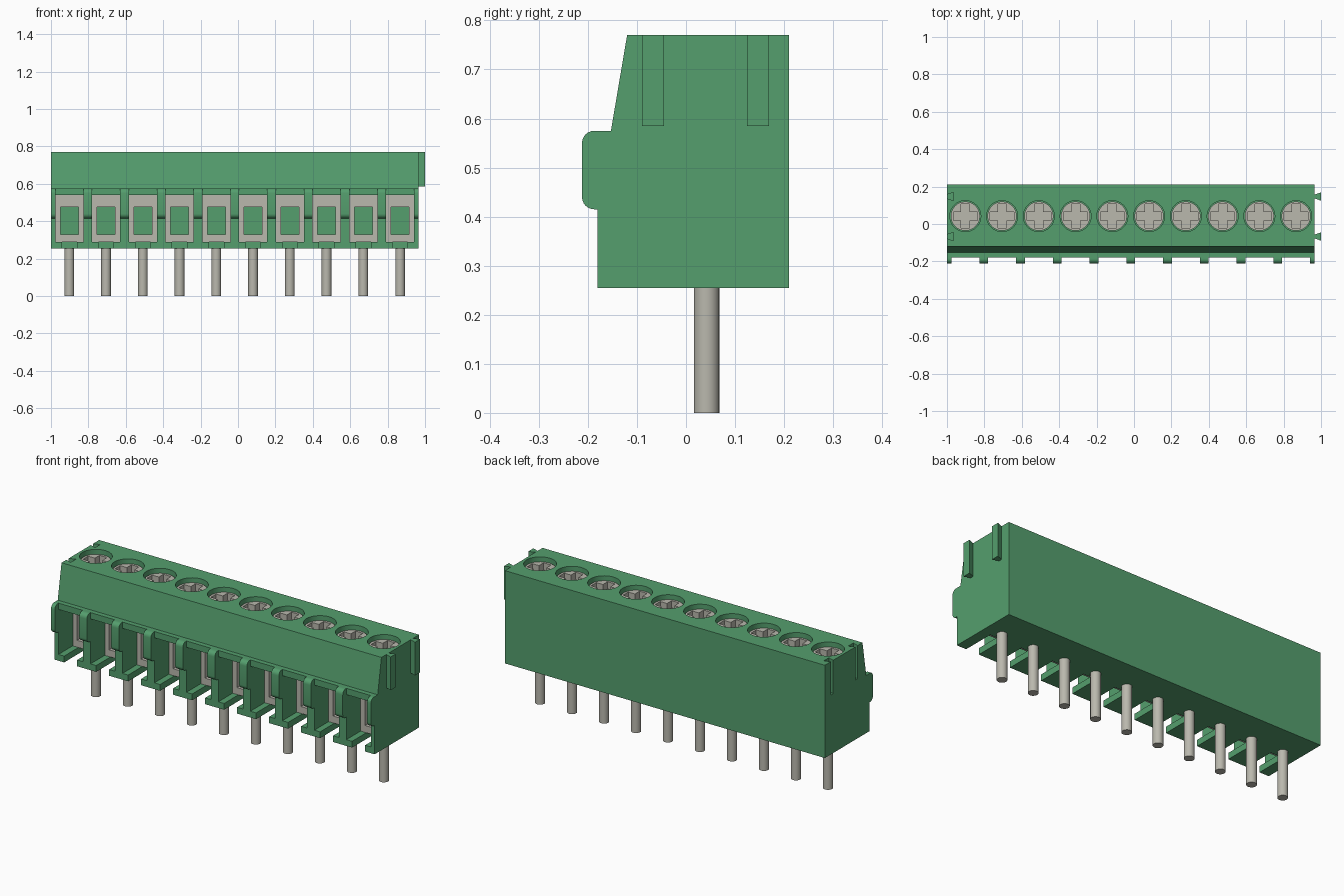
import bpy, bmesh, math

cube = bpy.data.objects.get("Cube")
if cube:
    bpy.data.objects.remove(cube, do_unlink=True)

COUNT, PITCH = 10, 0.1965
LEFT, RIGHT = -1.0, 0.965
PIN_Y = 0.042
CENTRES = [LEFT + PITCH * (i + 0.5) for i in range(COUNT)]


def material(name, colour):
    m = bpy.data.materials.new(name)
    m.use_nodes = True
    m.diffuse_color = (*colour, 1)
    m.node_tree.nodes["Principled BSDF"].inputs["Base Color"].default_value = (*colour, 1)
    return m


GREEN = material("green plastic", (0.090, 0.345, 0.155))
METAL = material("grey metal", (0.49, 0.48, 0.42))


def finish(name, bm, mat):
    bmesh.ops.recalc_face_normals(bm, faces=bm.faces)
    me = bpy.data.meshes.new(name)
    bm.to_mesh(me)
    bm.free()
    me.materials.append(mat)
    ob = bpy.data.objects.new(name, me)
    bpy.context.collection.objects.link(ob)
    return ob


def add_box(bm, x0, x1, y0, y1, z0, z1):
    vs = bmesh.ops.create_cube(bm, size=1)["verts"]
    for v in vs:
        v.co = ((x0 + x1) / 2 + v.co.x * (x1 - x0),
                (y0 + y1) / 2 + v.co.y * (y1 - y0),
                (z0 + z1) / 2 + v.co.z * (z1 - z0))


def add_prism(bm, points, offset):
    """Extrude a closed outline of 3D points by an offset."""
    f = bm.faces.new([bm.verts.new(p) for p in points])
    new = bmesh.ops.extrude_face_region(bm, geom=[f])["geom"]
    bmesh.ops.translate(bm, vec=offset, verts=[v for v in new if isinstance(v, bmesh.types.BMVert)])


def add_cylinder(bm, x, y, z0, z1, r, sides=32):
    ring = [(x + r * math.cos(2 * math.pi * k / sides),
             y + r * math.sin(2 * math.pi * k / sides), z0) for k in range(sides)]
    add_prism(bm, ring, (0, 0, z1 - z0))


def cut(target, cutters):
    """Subtract each cutter, bake the result and discard the cutters."""
    for c in cutters:
        c.hide_render = True
        mod = target.modifiers.new(c.name, 'BOOLEAN')
        mod.operation, mod.solver, mod.object = 'DIFFERENCE', 'EXACT', c
    dg = bpy.context.evaluated_depsgraph_get()
    dg.update()
    me = bpy.data.meshes.new_from_object(target.evaluated_get(dg))
    target.modifiers.clear()
    target.data = me
    mat = me.materials[0]
    me.materials.clear()
    me.materials.append(mat)
    for p in me.polygons:
        p.material_index = 0
    for c in cutters:
        bpy.data.objects.remove(c, do_unlink=True)


def smooth(objects):
    bpy.ops.object.select_all(action='DESELECT')
    for o in objects:
        o.select_set(True)
    bpy.context.view_layer.objects.active = objects[0]
    bpy.ops.object.shade_smooth_by_angle(angle=math.radians(30))


# Housing: side profile extruded along the row
bm = bmesh.new()
profile = [(-0.18, 0.255), (0.21, 0.255), (0.21, 0.77), (-0.12, 0.77), (-0.153, 0.575), (-0.18, 0.575)]
add_prism(bm, [(LEFT, y, z) for y, z in profile], (RIGHT - LEFT, 0, 0))
housing = finish("housing", bm, GREEN)

# Wire chambers, floor slots and screw wells
cells, slots, wells = bmesh.new(), bmesh.new(), bmesh.new()
for x in CENTRES:
    add_box(cells, x - 0.075, x + 0.075, -0.3, 0.12, 0.29, 0.54)
    add_box(slots, x - 0.04, x + 0.04, -0.3, 0.0, 0.2, 0.32)
    add_cylinder(wells, x, PIN_Y, 0.65, 0.8, 0.083)


def dovetail(bm, x0, x1, base_x, y, z0, z1):
    """Rail that widens towards +x; base_x is where it is narrowest."""
    half = lambda x: 0.01 + (x - base_x) / 0.035 * 0.0125
    add_prism(bm, [(x0, y - half(x0), z0), (x1, y - half(x1), z0),
                   (x1, y + half(x1), z0), (x0, y + half(x0), z0)], (0, 0, z1 - z0))


# Joining grooves on one end, matching rails on the other
grooves, rails = bmesh.new(), bmesh.new()
for y in (-0.067, 0.147):
    dovetail(grooves, LEFT - 0.01, LEFT + 0.035, LEFT, y, 0.585, 0.8)
    dovetail(rails, RIGHT, RIGHT + 0.035, RIGHT, y, 0.585, 0.77)
finish("joining_rails", rails, GREEN)
cut(housing, [finish("cells", cells, GREEN), finish("slots", slots, GREEN),
              finish("wells", wells, GREEN), finish("grooves", grooves, GREEN)])

# Rounded ribs on the front of each divider
bm = bmesh.new()
R, Y0, Z0, Z1 = 0.025, -0.212, 0.415, 0.575
rib = [(-0.18, Z1)]
for cz, start in ((Z1 - R, 90), (Z0 + R, 180)):
    for k in range(7):
        a = math.radians(start + 15 * k)
        rib.append((Y0 + R + R * math.cos(a), cz + R * math.sin(a)))
rib.append((-0.18, Z0))
for i in range(COUNT + 1):
    x = LEFT + PITCH * i
    x0, x1 = max(LEFT, x - 0.0233), min(RIGHT, x + 0.0233)
    add_prism(bm, [(x0, y, z) for y, z in rib], (x1 - x0, 0, 0))
ribs = finish("divider_ribs", bm, GREEN)

# Wire clamps: open metal frames inside the chambers
bm = bmesh.new()
for x in CENTRES:
    for s in (-1, 1):
        a, b = sorted((x + s * 0.048, x + s * 0.0745))
        add_box(bm, a, b, -0.055, 0.119, 0.29, 0.54)
    add_box(bm, x - 0.048, x + 0.048, -0.055, 0.119, 0.29, 0.328)
    add_box(bm, x - 0.048, x + 0.048, -0.055, 0.119, 0.475, 0.54)
finish("wire_clamps", bm, METAL)

# Solder pins
bm = bmesh.new()
for x in CENTRES:
    add_cylinder(bm, x, PIN_Y, 0, 0.295, 0.026, 24)
pins = finish("solder_pins", bm, METAL)

# Cross-slotted screws
bm = bmesh.new()
add_cylinder(bm, 0, 0, 0.64, 0.745, 0.078)
screw = finish("screw", bm, METAL)
bm = bmesh.new()
add_box(bm, -0.064, 0.064, -0.023, 0.023, 0.705, 0.8)
bar_a = finish("slot_across", bm, METAL)
bm = bmesh.new()
add_box(bm, -0.023, 0.023, -0.064, 0.064, 0.705, 0.8)
bar_b = finish("slot_along", bm, METAL)
cut(screw, [bar_a, bar_b])
smooth([housing, ribs, pins, screw])
screw.location = (CENTRES[0], PIN_Y, 0)
for x in CENTRES[1:]:
    copy = screw.copy()
    copy.location.x = x
    bpy.context.collection.objects.link(copy)
